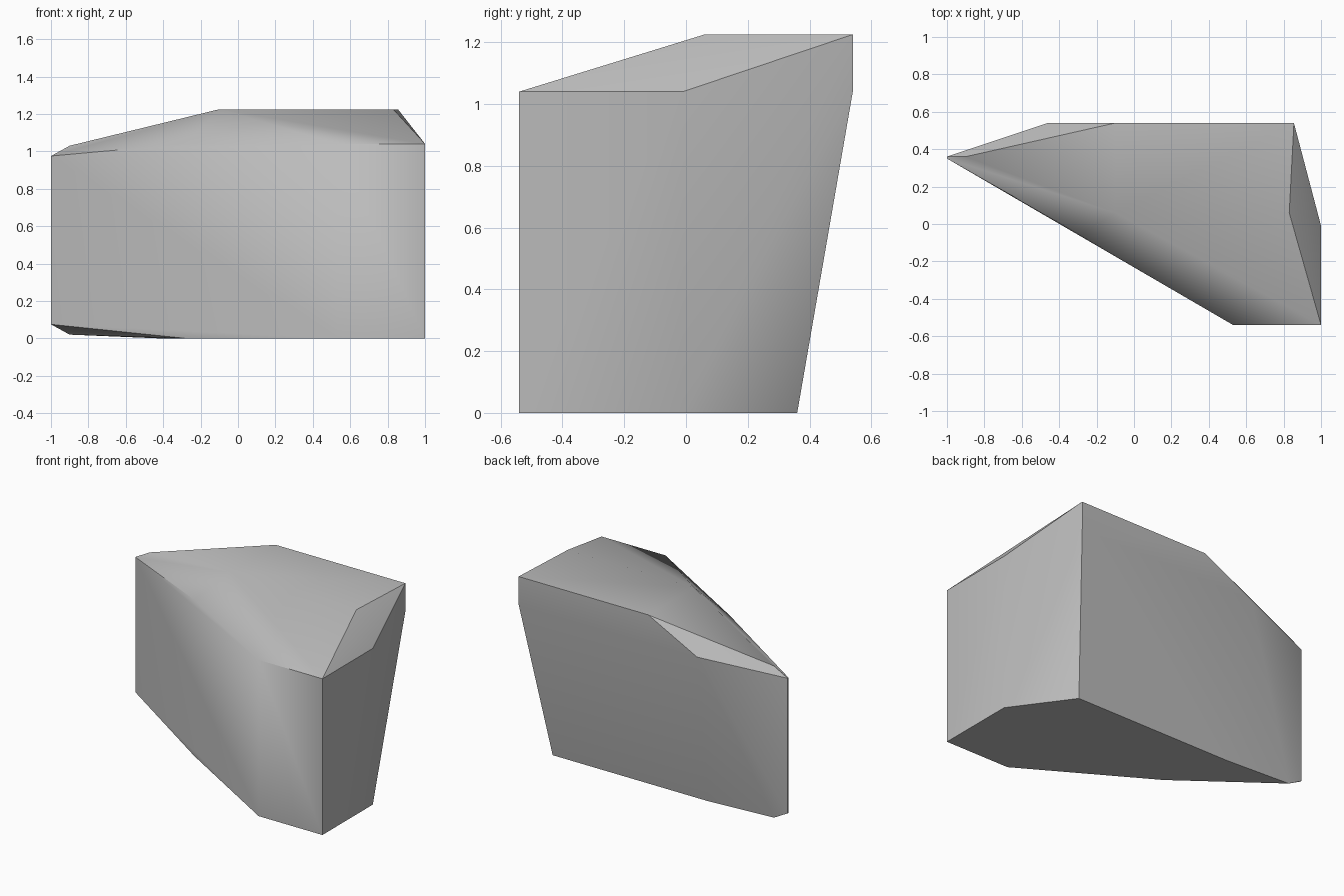
import bpy, bmesh, math

default_cube = bpy.data.objects.get("Cube")
if default_cube:
    bpy.data.objects.remove(default_cube, do_unlink=True)

# Plain stone colour
stone = bpy.data.materials.new("stone_grey")
stone.use_nodes = True
grey = (0.5, 0.5, 0.5, 1.0)
stone.diffuse_color = grey
stone.node_tree.nodes["Principled BSDF"].inputs["Base Color"].default_value = grey

SHOULDER, CROWN = 1.04, 1.225

# Front outline is vertical, so it repeats at the base and the shoulder
front_outline = [(1, -0.01), (1, -0.54), (0.53, -0.54), (-0.28, -0.06)]
crown_outline = [(0.83, 0.06), (0.855, 0.54), (-0.1, 0.54), (-0.1, 0.06)]
back_shoulder = [(0.855, 0.54), (-0.46, 0.54)]
back_base = [(0.73, 0.36), (-0.42, 0.36)]

corners = [(x, y, z) for z in (0, SHOULDER) for x, y in front_outline]
corners += [(x, y, CROWN) for x, y in crown_outline]
corners += [(x, y, SHOULDER) for x, y in back_shoulder]
corners += [(x, y, 0) for x, y in back_base]

# Narrow chamfered end of the block
corners += [(-1, y, z) for y in (0.35, 0.36) for z in (0.075, 0.975)]
corners += [(-0.9, 0.36, 0.02), (-0.9, 0.36, 1.03)]

# Wrap the corners into one faceted boulder
bm = bmesh.new()
for corner in corners:
    bm.verts.new(corner)
hull = bmesh.ops.convex_hull(bm, input=bm.verts[:])
loose = [v for v in bm.verts if not v.link_faces]
bmesh.ops.delete(bm, geom=loose, context="VERTS")
bmesh.ops.dissolve_limit(bm, angle_limit=math.radians(0.5),
                         verts=bm.verts[:], edges=bm.edges[:])
bmesh.ops.recalc_face_normals(bm, faces=bm.faces[:])

mesh = bpy.data.meshes.new("boulder")
bm.to_mesh(mesh)
bm.free()
mesh.materials.append(stone)
boulder = bpy.data.objects.new("boulder", mesh)
bpy.context.collection.objects.link(boulder)

# Soft shading over shallow folds, crisp rims
bpy.ops.object.select_all(action="DESELECT")
boulder.select_set(True)
bpy.context.view_layer.objects.active = boulder
bpy.ops.object.shade_smooth_by_angle(angle=math.radians(35))
